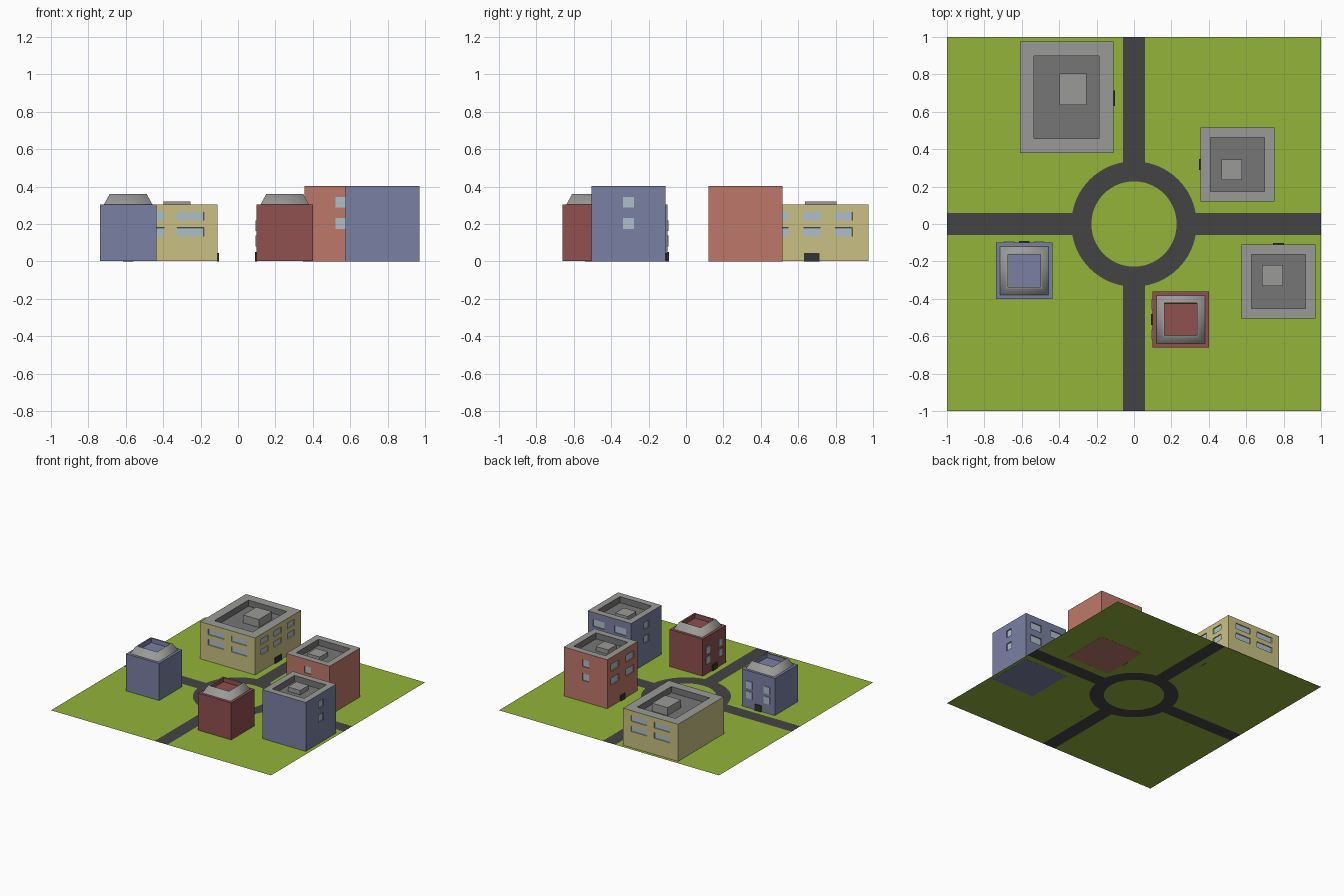
import bpy, bmesh, math
from mathutils import Vector, Matrix

if "Cube" in bpy.data.objects:
    bpy.data.objects.remove(bpy.data.objects["Cube"])


def material(name, rgb):
    lin = [((c / 255 + 0.055) / 1.055) ** 2.4 for c in rgb]
    m = bpy.data.materials.new(name)
    m.diffuse_color = (*lin, 1)
    m.use_nodes = True
    m.node_tree.nodes["Principled BSDF"].inputs["Base Color"].default_value = m.diffuse_color
    return m


GRASS = material("grass_green", (147, 180, 58))
ROAD = material("asphalt", (68, 68, 68))
BLUE = material("blue_wall", (122, 128, 162))
SALMON = material("salmon_wall", (190, 121, 106))
YELLOW = material("yellow_wall", (202, 193, 131))
RED = material("red_wall", (144, 80, 80))
LIGHT = material("light_concrete", (154, 154, 151))
DARK = material("dark_roofing", (118, 118, 119))
GLASS = material("window_glass", (174, 191, 201))
DOOR = material("dark_door", (52, 50, 52))


def finish(bm, name, mats):
    me = bpy.data.meshes.new(name)
    bm.to_mesh(me)
    bm.free()
    for m in mats:
        me.materials.append(m)
    ob = bpy.data.objects.new(name, me)
    bpy.context.collection.objects.link(ob)
    return ob


def box_mesh(x0, x1, y0, y1, z0, z1):
    bm = bmesh.new()
    mat = Matrix.Translation(((x0 + x1) / 2, (y0 + y1) / 2, (z0 + z1) / 2))
    mat = mat @ Matrix.Diagonal((x1 - x0, y1 - y0, z1 - z0, 1))
    bmesh.ops.create_cube(bm, size=1, matrix=mat)
    return bm


def box(name, x0, x1, y0, y1, z0, z1, mat):
    return finish(box_mesh(x0, x1, y0, y1, z0, z1), name, [mat])


def plate(name, rect, side, c, half, z0, z1, t, mat):
    """Thin plate on wall `side` (axis, sign), centred at c along the wall."""
    axis, sign = side
    lo, hi = (rect[0], rect[1]) if axis == 0 else (rect[2], rect[3])
    p = hi if sign > 0 else lo
    a, b = sorted((p - sign * 0.002, p + sign * t))
    r = (a, b, c - half, c + half) if axis == 0 else (c - half, c + half, a, b)
    return box(name, *r, z0, z1, mat)


# Ground: grass corners, island, ring road and four arms in one flat sheet
def ground():
    bm = bmesh.new()
    w, R, r, n = 0.0575, 0.335, 0.228, 16
    a0 = math.asin(w / R)
    wide = [a0 + (math.pi / 2 - 2 * a0) * i / n for i in range(n + 1)]
    narrow = [-a0 + 2 * a0 * i / 4 for i in range(5)]
    polar = lambda rad, a: (rad * math.cos(a), rad * math.sin(a))
    island = []

    def face(pts, q, idx):
        rot = Matrix.Rotation(q * math.pi / 2, 3, 'Z')
        f = bm.faces.new([bm.verts.new(rot @ Vector((x, y, 0))) for x, y in pts])
        f.material_index = idx

    for q in range(4):
        face([polar(R, a) for a in reversed(wide)] + [(1, w), (1, 1), (w, 1)], q, 0)
        face([polar(R, a) for a in reversed(narrow)] + [(1, -w), (1, w)], q, 1)
        arc = narrow + wide[1:]
        for a, b in zip(arc, arc[1:]):
            face([polar(r, a), polar(R, a), polar(R, b), polar(r, b)], q, 1)
        island += [polar(r, a + q * math.pi / 2) for a in arc[:-1]]
    face(island, 0, 0)
    bmesh.ops.remove_doubles(bm, verts=bm.verts, dist=1e-5)
    bmesh.ops.recalc_face_normals(bm, faces=bm.faces)
    if sum(f.normal.z for f in bm.faces) < 0:
        bmesh.ops.reverse_faces(bm, faces=bm.faces)
    finish(bm, "ground", [GRASS, ROAD])


# Large block: sunken flat roof, recessed windows, roof hut and door
def block(name, rect, h, wall, rim, depth, rows, walls, hut, hut_top, door, z0):
    bm = box_mesh(*rect, z0, h)
    top = max(bm.faces, key=lambda f: f.calc_center_median().z)
    bmesh.ops.inset_individual(bm, faces=[top], thickness=rim, use_even_offset=True)
    top.material_index = 2
    walls_in = bmesh.ops.inset_individual(bm, faces=[top], thickness=0.0005, depth=-depth)
    for f in walls_in["faces"]:
        f.material_index = 2
    for f in bm.faces:
        if f.normal.z > 0.9 and f.calc_center_median().z > h - 0.001:
            f.material_index = 1
    # cut lines around every window
    cuts = {(2, z) for row in rows for z in row}
    for (axis, _), half, centres in walls:
        cuts |= {(1 - axis, c + s * half) for c in centres for s in (-1, 1)}
    for axis, v in sorted(cuts):
        co, no = Vector(), Vector()
        co[axis], no[axis] = v, 1
        bmesh.ops.bisect_plane(bm, geom=bm.verts[:] + bm.edges[:] + bm.faces[:],
                               plane_co=co, plane_no=no)
    bm.normal_update()
    panes = []
    for f in bm.faces:
        c = f.calc_center_median()
        if f.material_index or not any(a < c.z < b for a, b in rows):
            continue
        for (axis, sign), half, centres in walls:
            if f.normal[axis] * sign > 0.9 and any(abs(c[1 - axis] - k) < half for k in centres):
                panes.append(f)
    bmesh.ops.inset_individual(bm, faces=panes, thickness=0.0005, depth=-0.008)
    for f in panes:
        f.material_index = 3
    finish(bm, name + "_walls", [wall, LIGHT, DARK, GLASS])
    box(name + "_roof_hut", *hut, h - depth, hut_top, LIGHT)
    plate(name + "_door", rect, door[0], door[1], door[2], 0, 0.045, 0.008, DOOR)


# Small house: box with plate windows and a hollow sloped parapet
def house(name, cx, cy, wall, side):
    s, h = 0.15, 0.305
    rect = (cx - s, cx + s, cy - s, cy + s)
    box(name + "_walls", *rect, 0.001, h, wall)
    c = cy if side[0] == 0 else cx
    for off in (-0.08, 0.08):
        for z in (0.08, 0.162):
            plate(name + "_window", rect, side, c + off, 0.027, z, z + 0.058, 0.006, GLASS)
    plate(name + "_door", rect, side, c, 0.029, 0, 0.05, 0.008, DOOR)
    bm = bmesh.new()
    profile = [(0.129, h), (0.099, 0.36), (0.087, 0.36), (0.086, 0.325)]
    rings = [[bm.verts.new((cx + sx * r, cy + sy * r, z))
              for sx, sy in ((-1, -1), (1, -1), (1, 1), (-1, 1))] for r, z in profile]
    for k, (a, b) in enumerate(zip(rings, rings[1:])):
        for i in range(4):
            j = (i + 1) % 4
            f = bm.faces.new((a[i], a[j], b[j], b[i]))
            f.material_index = 1 if k == 2 else 0
            f.smooth = k < 2
    bm.faces.new(rings[-1]).material_index = 1
    finish(bm, name + "_roof", [LIGHT, wall])


XP, XN, YP, YN = (0, 1), (0, -1), (1, 1), (1, -1)
ground()

block("yellow_block", (-0.61, -0.11, 0.38, 0.975), 0.305, YELLOW, 0.076, 0.05,
      [(0.133, 0.18), (0.218, 0.265)],
      [(XP, 0.046, (0.503, 0.673, 0.843)), (YP, 0.072, (-0.465, -0.255)),
       (YN, 0.072, (-0.465, -0.255))],
      (-0.397, -0.255, 0.635, 0.805), 0.32, (XP, 0.673, 0.042), 0.001)

ROWS = [(0.173, 0.232), (0.287, 0.345)]
block("blue_block", (0.575, 0.97, -0.505, -0.11), 0.402, BLUE, 0.053, 0.05, ROWS,
      [(YP, 0.052, (0.675, 0.87)), (XP, 0.03, (-0.308,)), (XN, 0.03, (-0.308,))],
      (0.685, 0.797, -0.332, -0.22), 0.388, (YP, 0.772, 0.03), -0.001)

block("salmon_block", (0.355, 0.75, 0.12, 0.515), 0.402, SALMON, 0.053, 0.05, ROWS,
      [(XN, 0.052, (0.22, 0.415)), (YP, 0.03, (0.55,)), (YN, 0.03, (0.55,))],
      (0.467, 0.578, 0.235, 0.345), 0.388, (XN, 0.318, 0.03), -0.001)

house("red_house", 0.25, -0.51, RED, XN)
house("blue_house", -0.587, -0.25, BLUE, YP)
